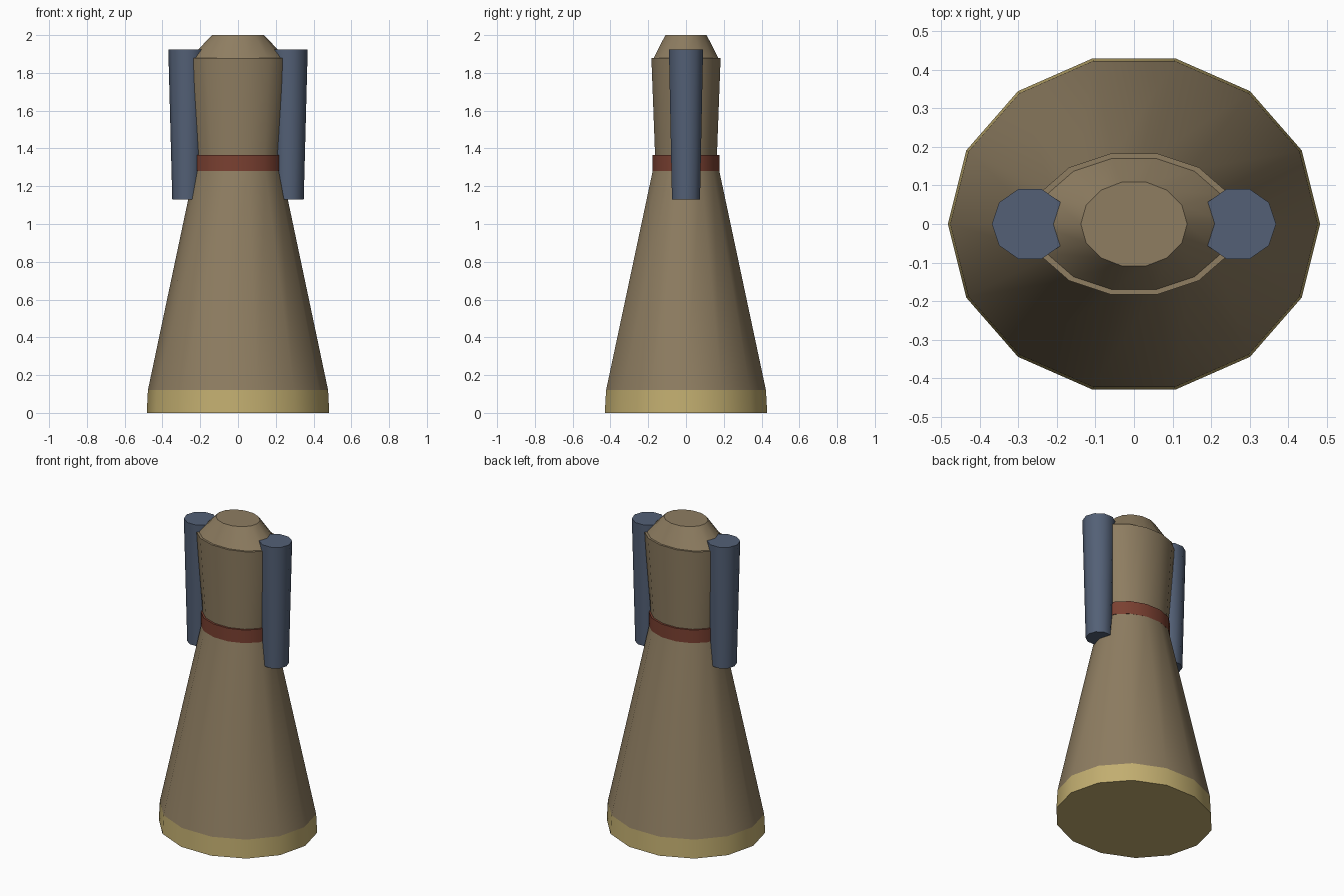
import bpy, bmesh, math

if "Cube" in bpy.data.objects:
    bpy.data.objects.remove(bpy.data.objects["Cube"])


def make_material(name, rgb):
    # sRGB 0-255 to linear
    lin = [((c / 255 + 0.055) / 1.055) ** 2.4 for c in rgb]
    m = bpy.data.materials.new(name)
    m.diffuse_color = (*lin, 1)
    m.use_nodes = True
    m.node_tree.nodes["Principled BSDF"].inputs["Base Color"].default_value = m.diffuse_color
    return m


tan = make_material("tan_cloth", (142, 125, 97))
gold = make_material("gold_trim", (194, 174, 112))
red = make_material("red_belt", (122, 64, 49))
blue = make_material("blue_sleeve", (83, 96, 118))


def loft(name, mat, sections, sides=14, cx=0.0, bottom=True, top=True):
    """Elliptical tapered solid from (z, radius_x, radius_y) sections."""
    bm = bmesh.new()
    rings = []
    for z, rx, ry in sections:
        angles = [2 * math.pi * i / sides for i in range(sides)]
        rings.append([bm.verts.new((cx + rx * math.cos(a), ry * math.sin(a), z)) for a in angles])
    for lo, hi in zip(rings, rings[1:]):
        for i in range(sides):
            j = (i + 1) % sides
            bm.faces.new((lo[i], lo[j], hi[j], hi[i]))
    if bottom:
        bm.faces.new(rings[0][::-1])
    if top:
        bm.faces.new(rings[-1])
    mesh = bpy.data.meshes.new(name)
    bm.to_mesh(mesh)
    bm.free()
    mesh.materials.append(mat)
    obj = bpy.data.objects.new(name, mesh)
    bpy.context.collection.objects.link(obj)
    bpy.ops.object.select_all(action='DESELECT')
    obj.select_set(True)
    bpy.context.view_layer.objects.active = obj
    bpy.ops.object.shade_smooth_by_angle(angle=math.radians(42))
    return obj


# Robe: hem, skirt, belt, then the flared torso
loft("hem", gold, [(0, 0.483, 0.441), (0.12, 0.477, 0.434)], top=False)
loft("skirt", tan, [(0.12, 0.477, 0.434), (1.28, 0.232, 0.181)], bottom=False, top=False)
loft("belt", red, [(1.28, 0.235, 0.181), (1.365, 0.235, 0.181)])
loft("torso", tan, [(1.365, 0.225, 0.168), (1.88, 0.27, 0.188)], bottom=False)

# Sloped shoulders inside the torso rim, ending in a flat top
loft("shoulders", tan, [(1.88, 0.252, 0.175), (2.0, 0.138, 0.112)], bottom=False)

# Sleeves, one on each side
for side, label in ((-1, "left"), (1, "right")):
    loft(label + "_sleeve", blue, [(1.13, 0.078, 0.078), (1.925, 0.099, 0.095)],
         sides=10, cx=side * 0.27)
